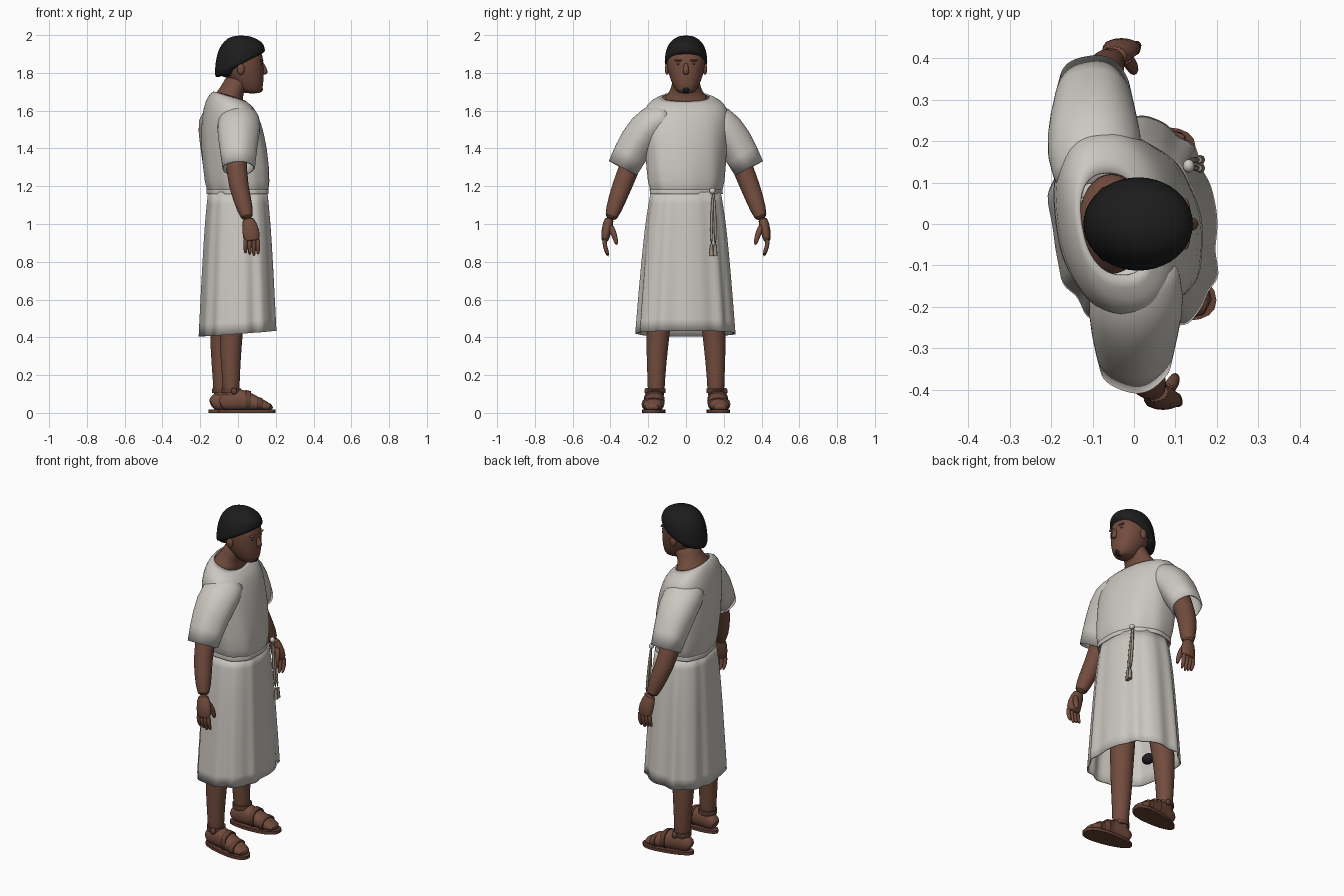
import bpy, bmesh
from math import copysign, cos, pi, radians, sin, sqrt
from mathutils import Vector

default_cube = bpy.data.objects.get("Cube")
if default_cube:
    bpy.data.objects.remove(default_cube)


def material(name, red, green, blue):
    colour = (red, green, blue, 1)
    mat = bpy.data.materials.new(name)
    mat.use_nodes = True
    mat.diffuse_color = colour
    shader = mat.node_tree.nodes["Principled BSDF"]
    shader.inputs["Base Color"].default_value = colour
    shader.inputs["Roughness"].default_value = 0.9
    return mat


CLOTH = material("undyed cloth", 0.6, 0.57, 0.53)
SKIN = material("brown skin", 0.17, 0.072, 0.047)
HAIR = material("black hair", 0.012, 0.012, 0.012)
LEATHER = material("sandal leather", 0.115, 0.05, 0.033)
ROPE = material("rope", 0.33, 0.27, 0.21)

UP = Vector((0, 0, 1))
FORWARD = Vector((1, 0, 0))
SIDES = {"left": 1, "right": -1}


def finish(name, bm, mat, levels=0, thickness=0):
    """Turn the mesh into a smooth shaded object with its modifiers."""
    bmesh.ops.recalc_face_normals(bm, faces=bm.faces)
    mesh = bpy.data.meshes.new(name)
    bm.to_mesh(mesh)
    bm.free()
    mesh.materials.append(mat)
    mesh.shade_smooth()
    mesh.set_sharp_from_angle(angle=radians(50))
    part = bpy.data.objects.new(name, mesh)
    bpy.context.collection.objects.link(part)
    if levels:
        rounding = part.modifiers.new("rounding", "SUBSURF")
        rounding.levels = rounding.render_levels = levels
    if thickness:
        hem = part.modifiers.new("cloth thickness", "SOLIDIFY")
        hem.thickness = thickness
        hem.offset = -1
    return part


def superellipse(value, power):
    return copysign(abs(value) ** (2 / power), value)


def loft(name, rows, mat, sides=16, power=2, level=False, ref=FORWARD,
         warp=None, levels=1, cloth=False):
    """Skin rings along a path. A row is x, y, z, radius along ref, cross radius."""
    bm = bmesh.new()
    centres = [Vector(row[:3]) for row in rows]
    last = len(rows) - 1
    rings = []
    for i, (centre, row) in enumerate(zip(centres, rows)):
        along = UP if level else centres[min(i + 1, last)] - centres[max(i - 1, 0)]
        along = along.normalized()
        across = (ref - along * ref.dot(along)).normalized()
        other = along.cross(across)
        ring = []
        for k in range(sides):
            angle = 2 * pi * k / sides
            point = centre + across * row[3] * superellipse(cos(angle), power)
            point += other * row[-1] * superellipse(sin(angle), power)
            ring.append(bm.verts.new(warp(point, centre, angle) if warp else point))
        rings.append(ring)
    for lower, upper in zip(rings, rings[1:]):
        for k in range(sides):
            after = (k + 1) % sides
            bm.faces.new((lower[k], lower[after], upper[after], upper[k]))
    if not cloth:
        bm.faces.new(rings[0])
        bm.faces.new(rings[-1])
    return finish(name, bm, mat, levels, 0.008 if cloth else 0)


def ball(name, centre, size, mat):
    bm = bmesh.new()
    bmesh.ops.create_uvsphere(bm, u_segments=16, v_segments=10, radius=1)
    bmesh.ops.scale(bm, vec=size, verts=bm.verts)
    bmesh.ops.translate(bm, vec=centre, verts=bm.verts)
    return finish(name, bm, mat)


def side_loft(side, name, rows, mat, lag, **options):
    """Place a left-hand part on either side; the right side leads by the lag."""
    sign = SIDES[side]
    placed = [(x - lag * sign, y * sign, *rest) for x, y, *rest in rows]
    return loft(f"{side}_{name}", placed, mat, **options)


# Cloth shaping: ripples, folds and the slight turn of the body
def bodice_warp(point, centre, angle):
    fullness = min(1, max(0, 1.6 - centre.z) * 3)
    shaped = centre + (point - centre) * (1 + 0.02 * fullness * sin(9 * angle + 6 * centre.z))
    # The neckline drops towards the front
    drop = min(1, max(0, centre.z - 1.6) * 15)
    shaped.z -= 0.3 * drop * (point.x - centre.x)
    shaped.x -= 0.14 * shaped.y
    return shaped


def skirt_warp(point, centre, angle):
    fold = sin(11 * angle) + 0.6 * sin(17 * angle + 2)
    depth = 0.012 + 0.02 * (1.16 - centre.z)
    shaped = centre + (point - centre) * (1 + depth * fold)
    # The hem rises towards the front
    shaped.z += 0.1 * point.x * (1.16 - centre.z)
    shaped.x -= 0.09 * shaped.y
    return shaped


def sleeve_warp(point, centre, angle):
    return centre + (point - centre) * (1 + 0.1 * (1.6 - centre.z) * sin(5 * angle + 1))


# Tunic
bodice = ((1.16, 0, 0.15, 0.18), (1.2, 0, 0.17, 0.205), (1.4, -0.02, 0.172, 0.215),
          (1.53, -0.035, 0.155, 0.23), (1.61, -0.045, 0.133, 0.225),
          (1.655, -0.045, 0.11, 0.185), (1.675, -0.045, 0.085, 0.125))
loft("tunic_bodice", [(x, 0, z, depth, width) for z, x, depth, width in bodice],
     CLOTH, sides=40, power=2.3, level=True, warp=bodice_warp, cloth=True)

skirt = []
for step in range(7):
    drop = step / 6
    flare = drop ** 0.7
    skirt.append((0, 0, 1.17 - 0.75 * drop, 0.155 + 0.045 * flare, 0.185 + 0.077 * flare))
loft("tunic_skirt", skirt, CLOTH, sides=64, power=2.4, level=True,
     warp=skirt_warp, cloth=True)
loft("waist_cord", [(0, 0, 1.17 + rise, 0.16, 0.193) for rise in (-0.012, 0, 0.012)],
     CLOTH, sides=40, power=2.4, level=True, warp=bodice_warp, cloth=True)

# Hanging ends of the belt
ball("belt_knot", (0.132, 0.14, 1.175), (0.014, 0.016, 0.016), CLOTH)
for side, sign in SIDES.items():
    y = 0.145 + 0.01 * sign
    loft(f"{side}_belt_end", [(0.13, 0.145, 1.18, 0.007), (0.14, y, 1.05, 0.008),
                              (0.157, y, 0.88, 0.008)], ROPE, sides=8)
    loft(f"{side}_belt_tassel", [(0.157, y, 0.89, 0.008), (0.16, y, 0.83, 0.012)],
         ROPE, sides=8, levels=0)

# Neck, spreading to the shoulders inside the collar, and head
neck = ((1.6, -0.055, 0.085, 0.13), (1.66, -0.055, 0.085, 0.128),
        (1.69, -0.048, 0.075, 0.095), (1.73, -0.015, 0.073, 0.076),
        (1.8, 0.01, 0.068, 0.07))
loft("neck", [(x, 0, z, depth, width) for z, x, depth, width in neck], SKIN, level=True)
head = ((1.69, 0.075, 0.04), (1.71, 0.066, 0.065), (1.77, 0.042, 0.096),
        (1.83, 0.024, 0.112), (1.89, 0.018, 0.118), (1.96, 0.01, 0.09))
loft("head", [(x, 0, z, depth, depth * 0.9) for z, x, depth in head],
     SKIN, sides=20, power=2.2, level=True)
loft("nose", [(0.124, 0, 1.86, 0.01), (0.146, 0, 1.805, 0.018), (0.136, 0, 1.79, 0.014)],
     SKIN, sides=10, level=True)
ball("mouth", (0.123, 0, 1.763), (0.01, 0.026, 0.007), LEATHER)
ball("goatee", (0.096, 0, 1.714), (0.036, 0.032, 0.022), HAIR)


# Hair: a dome whose lower edge rises from nape to forehead
def hair_warp(point, centre, angle):
    slope = max(0, 2 - centre.z) * 3.3
    return point + UP * slope * (point.x - centre.x)


dome = [step / 6 for step in range(6)] + [0.97]
loft("hair", [(0.01, 0, 1.83 + 0.174 * rise, 0.135 * sqrt(1 - rise ** 3),
               0.115 * sqrt(1 - rise ** 3)) for rise in dome],
     HAIR, sides=20, level=True, warp=hair_warp)
ball("nape_hair", (-0.055, 0, 1.825), (0.058, 0.095, 0.05), HAIR)

for side, sign in SIDES.items():
    # Face details
    ball(f"{side}_eye", (0.122, 0.037 * sign, 1.846), (0.008, 0.014, 0.004), LEATHER)
    ball(f"{side}_brow", (0.124, 0.038 * sign, 1.866), (0.011, 0.024, 0.006), SKIN)
    ball(f"{side}_ear", (0.015, 0.1 * sign, 1.82), (0.02, 0.012, 0.03), SKIN)

    # Sleeve and arm
    lag = 0.05
    side_loft(side, "sleeve", [(-0.04, 0.08, 1.57, 0.09, 0.07), (-0.045, 0.17, 1.545, 0.122, 0.105),
                               (-0.05, 0.26, 1.44, 0.106, 0.098),
                               (-0.048, 0.334, 1.295, 0.087, 0.084)],
              CLOTH, lag, sides=24, warp=sleeve_warp, cloth=True)
    side_loft(side, "arm", [(-0.055, 0.22, 1.5, 0.06), (-0.062, 0.315, 1.26, 0.056),
                            (-0.03, 0.362, 1.14, 0.05), (0.005, 0.405, 1.01, 0.036)], SKIN, lag)

    # Hand
    side_loft(side, "palm", [(0, 0.402, 1.04, 0.033, 0.03), (0.02, 0.424, 0.96, 0.048, 0.027),
                             (0.024, 0.43, 0.9, 0.046, 0.02)], SKIN, lag)
    for finger in range(4):
        x = 0.056 - 0.022 * finger
        tip = 0.826 + 0.008 * abs(finger - 1)
        side_loft(side, f"finger_{finger + 1}",
                  [(x, 0.43, 0.93, 0.014), (x, 0.432, 0.88, 0.013), (x, 0.41, tip, 0.009)],
                  SKIN, lag, sides=8)
    side_loft(side, "thumb", [(0.028, 0.405, 1, 0.02), (0.048, 0.378, 0.94, 0.017),
                              (0.05, 0.365, 0.885, 0.01)], SKIN, lag, sides=8)

    # Leg
    lag = 0.025
    side_loft(side, "leg", [(-0.04, 0.1, 0.9, 0.09), (-0.055, 0.14, 0.52, 0.065),
                            (-0.065, 0.153, 0.36, 0.061), (-0.062, 0.158, 0.17, 0.045),
                            (-0.06, 0.158, 0.05, 0.047)], SKIN, lag)

    # Foot, with straps that hug it, turned out towards the toes
    foot = ((-0.12, 0.03, 0.03), (-0.09, 0.05, 0.042), (-0.02, 0.067, 0.048),
            (0.08, 0.036, 0.058), (0.165, 0.015, 0.044))
    side_loft(side, "foot", [(x, 0.165 + x / 9, 0.01 + height, height, width)
                             for x, height, width in foot], SKIN, lag, ref=UP, power=2.3)
    for name, x, height, width in (("toe_strap", 0.09, 0.036, 0.06),
                                   ("instep_strap", 0.03, 0.054, 0.056)):
        side_loft(side, name, [(x + step, 0.165 + x / 9, 0.01 + height, height - step / 4, width)
                               for step in (-0.014, 0.014)],
                  LEATHER, lag, ref=UP, power=2.3, levels=0)
    side_loft(side, "ankle_strap", [(-0.06, 0.158, z, 0.052, 0.05) for z in (0.105, 0.13)],
              LEATHER, lag, level=True, levels=0)
    ball(f"{side}_sandal_tie", (-0.045 - lag * sign, 0.208 * sign, 0.115),
         (0.016, 0.012, 0.018), LEATHER)

    # Sole, wider at the toes and turned with the foot
    def sole_warp(point, centre, angle):
        reach = point.x - centre.x
        spread = (point.y - centre.y) * (1 + 1.5 * reach)
        return Vector((point.x, centre.y + spread + sign * reach / 9, point.z))

    side_loft(side, "sandal_sole", [(0.022, 0.167, z, 0.152, 0.058) for z in (0, 0.018)],
              LEATHER, lag, sides=24, power=2.3, level=True, warp=sole_warp, levels=0)

# End of the undergarment, tucked inside the skirt
ball("loincloth_end", (-0.1, 0, 0.49), (0.03, 0.04, 0.03), HAIR)
